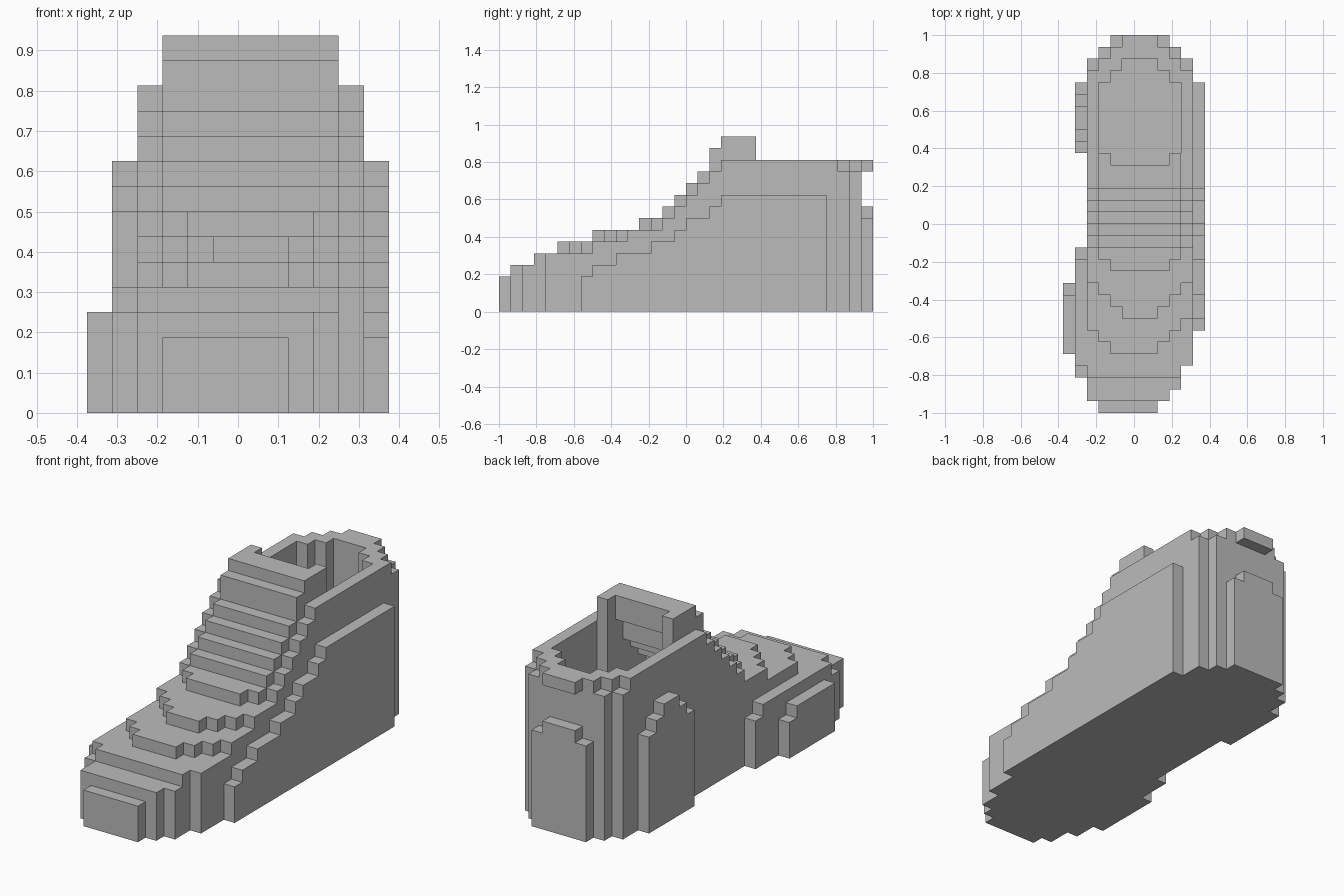
import bpy, bmesh
from mathutils import Vector

cube = bpy.data.objects.get("Cube")
if cube:
    bpy.data.objects.remove(cube, do_unlink=True)

U = 1 / 16  # size of one block

grey = bpy.data.materials.new("plain grey")
grey.use_nodes = True
grey.diffuse_color = (0.5, 0.5, 0.5, 1)
grey.node_tree.nodes["Principled BSDF"].inputs["Base Color"].default_value = grey.diffuse_color


def finish(bm, name):
    """Weld, merge flat areas and link the part."""
    bmesh.ops.remove_doubles(bm, verts=bm.verts, dist=0.01)
    bmesh.ops.dissolve_limit(bm, angle_limit=0.01, verts=bm.verts, edges=bm.edges)
    bmesh.ops.scale(bm, vec=(U, U, U), verts=bm.verts)
    mesh = bpy.data.meshes.new(name)
    bm.to_mesh(mesh)
    bm.free()
    mesh.materials.append(grey)
    bpy.context.collection.objects.link(bpy.data.objects.new(name, mesh))


def blocks(name, cells):
    """Skin a set of unit blocks with their outer faces only."""
    bm = bmesh.new()
    for c in cells:
        for axis in range(3):
            for side in (0, 1):
                n = [0, 0, 0]
                n[axis] = 2 * side - 1
                if tuple(a + b for a, b in zip(c, n)) in cells:
                    continue
                base, u, v = Vector(c), Vector((0, 0, 0)), Vector((0, 0, 0))
                base[axis] += side
                u[(axis + 1) % 3] = v[(axis + 2) % 3] = 1
                quad = [base, base + u, base + u + v, base + v]
                if not side:
                    quad.reverse()
                bm.faces.new([bm.verts.new(p) for p in quad])
    finish(bm, name)


def stepped_panel(name, x, steps, end):
    """One-block-thick side layer; steps are (start y, height)."""
    cells = set()
    ends = [s[0] for s in steps[1:]] + [end]
    for (start, top), stop in zip(steps, ends):
        cells |= {(x, y, z) for y in range(start, stop) for z in range(top)}
    blocks(name, cells)


# Tiers of the upper: height, front y, first and last column at that front;
# each column further out starts one block further back
TIERS = [(4, -15, -4, 2), (5, -13, -4, 3), (6, -11, -2, 1), (7, -8, -1, 1),
         (8, -4, -2, 2), (9, -2, -3, 3), (10, -1, -3, 3), (11, 0, -3, 3),
         (12, 1, -3, 3), (13, 2, -3, 3), (14, 2, -3, 3), (15, 3, -3, 3)]
FRONT = {-4: -15, 2: -15, 3: -14, 4: -12}
RIM = 13


def back(x):
    return 14 if abs(x) == 4 else 15


def height(x, y):
    if abs(x) > 4 or not FRONT.get(x, -16) <= y < back(x):
        return 0
    h = 3
    for top, front, first, last in TIERS:
        if y >= front + max(first - x, x - last, 0):
            h = top
    if abs(x) == 4 or y > 5:
        h = min(h, RIM)
    if abs(x) > 2 and y == back(x) - 1:
        h = RIM - 1
    return h


def hollow(x, y, z):
    if z < 1 or abs(x) > 3:
        return False
    # ankle opening with rounded back
    if y >= (6 if abs(x) == 3 else 5):
        return y < min(14, 15 - abs(x))
    # foot tunnel whose roof follows the steps
    return abs(x) < 3 and y < 5 and all(
        height(i, j) > z + 1 for i in (x - 1, x, x + 1) for j in (y - 2, y - 1, y))


# Main shoe body
blocks("shoe_upper", {(x, y, z) for x in range(-4, 5) for y in range(-16, 15)
                      for z in range(height(x, y)) if not hollow(x, y, z)})

# Side layers
stepped_panel("left_side_panel", 5, [(-9, 3), (-8, 4), (-6, 5), (-3, 6), (-1, 7),
                                     (0, 8), (2, 9), (3, 10)], 12)
stepped_panel("right_toe_inner_layer", -5, [(-13, 4), (-12, 5), (-3, 4)], -2)
stepped_panel("right_toe_outer_layer", -6, [(-11, 4), (-6, 3)], -5)
stepped_panel("right_ankle_patch", -5, [(6, 8), (7, 9), (8, 10), (10, 9), (11, 8)], 12)

# Heel
blocks("heel_counter", {(x, 15, z) for x in range(-2, 3)
                        for z in range(8 if abs(x) == 2 else 9)})
blocks("heel_pull_tab", {(x, 15, RIM - 1) for x in range(-1, 2)})
